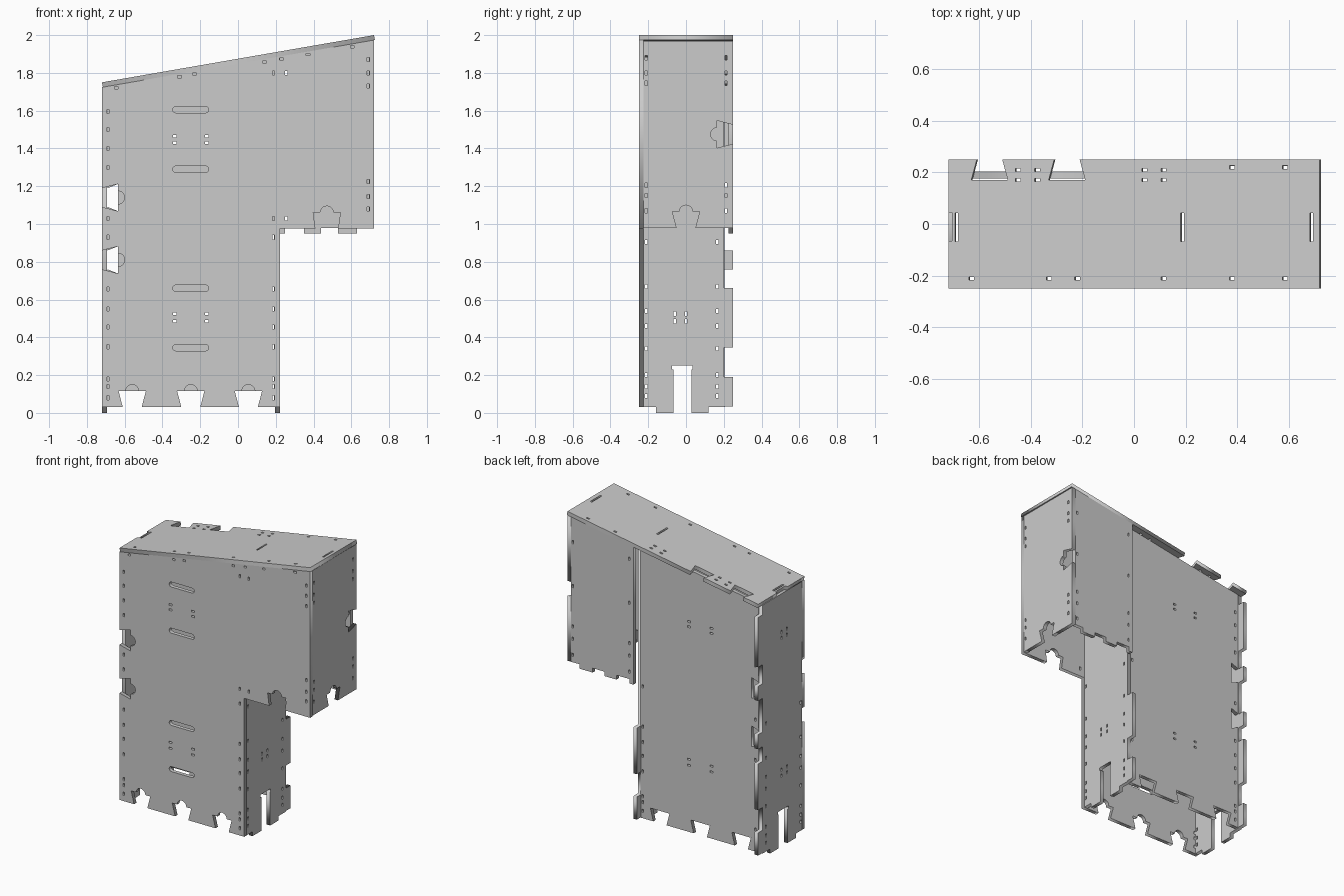
import bpy, math
from mathutils import Matrix, Vector

if "Cube" in bpy.data.objects:
    bpy.data.objects.remove(bpy.data.objects["Cube"])

T = 0.026                      # sheet thickness
SLOPE = math.atan2(0.25, 1.44)

def roof(x):                   # underside height of the sloping top
    return 1.875 + x * 0.25 / 1.44 - T / math.cos(SLOPE)

def panel(name, outline, holes, matrix):
    """Flat sheet cut from an outline with holes, extruded to thickness T."""
    cu = bpy.data.curves.new(name, 'CURVE')
    cu.dimensions, cu.fill_mode, cu.extrude = '2D', 'BOTH', T / 2
    for pts in [outline] + holes:
        s = cu.splines.new('POLY')
        s.points.add(len(pts) - 1)
        for p, q in zip(s.points, pts):
            p.co = (q[0], q[1], 0, 1)
        s.use_cyclic_u = True
    tmp = bpy.data.objects.new(name + "_outline", cu)
    bpy.context.collection.objects.link(tmp)
    dg = bpy.context.evaluated_depsgraph_get()
    me = bpy.data.meshes.new_from_object(tmp.evaluated_get(dg))
    bpy.data.objects.remove(tmp)
    ob = bpy.data.objects.new(name, me)
    ob.matrix_world = matrix
    bpy.context.collection.objects.link(ob)
    return ob

def facing_y(y):               # local x,y -> world x,z
    return Matrix.Translation((0, y, 0)) @ Matrix.Rotation(math.pi / 2, 4, 'X')

def facing_x(x):               # local x,y -> world y,z
    return Matrix(((0, 0, 1, x), (1, 0, 0, 0), (0, 1, 0, 0), (0, 0, 0, 1)))

def rect(x, y, w, h):
    return [(x - w/2, y - h/2), (x + w/2, y - h/2), (x + w/2, y + h/2), (x - w/2, y + h/2)]

def tie(x, y, wide=False):     # small tie hole
    return rect(x, y, .02, .012) if wide else rect(x, y, .012, .022)

def grip(x, y, half, r=.017):  # rounded hand slot
    pts = []
    for side in (1, -1):
        for i in range(7):
            a = -math.pi/2 + math.pi * i / 6
            pts.append((x + side * (half - r + r * math.cos(a)), y + side * r * math.sin(a)))
    return pts

def notch(cx, cy, ex, ey, semi=True, depth=.085, a=.05, b=.072):
    """Dovetail notch at an edge; (ex, ey) is the direction walked along it, inside on the left."""
    e, n, c = Vector((ex, ey)), Vector((-ey, ex)), Vector((cx, cy))
    pts = [c - e*a, c - e*b + n*depth]
    if semi:
        for i in range(9):
            t = math.pi * i / 8
            pts.append(c + n*(depth + .035*math.sin(t)) - e*.035*math.cos(t))
    pts += [c + e*b + n*depth, c + e*a]
    return [tuple(p) for p in pts]

QUADS = [(x, z) for x in (-.335, -.165) for z in (1.465, 1.43, .525, .485)]
EDGE_Z = (.08, .14, .18, .35, .455, .55, .655, .93)

# Front sheet: stepped outline with dovetails
out = [(-.72, .03)]
for x in (-.56, -.25, .055):
    out += notch(x, .03, 1, 0)
out += [(.222, .03), (.222, .975)] + notch(.47, .975, 1, 0, a=.06)
out += [(.72, .975), (.72, roof(.72)), (-.72, roof(-.72))]
for z in (1.14, .81):
    out += notch(-.72, z, 0, -1)
holes = [grip(-.25, z, .095) for z in (1.605, 1.29, .66, .345)]
holes += [tie(x, z, True) for x, z in QUADS]
holes += [tie(.188, z) for z in EDGE_Z + (1.03, 1.8)]
holes += [tie(-.688, z) for z in EDGE_Z + (1.03, 1.3, 1.4, 1.5, 1.595)]
holes += [tie(.255, z) for z in (1.03, 1.8)]
holes += [tie(.69, z) for z in (1.08, 1.145, 1.225, 1.73, 1.8, 1.87)]
holes += [tie(x, roof(x) - .015, True) for x in (-.645, -.31, -.23, .14, .23, .37, .605)]
panel("front_panel", out, holes, facing_y(-.25 + T/2))

# Main back sheet, set in from the rear edge
out = [(-.69, .03)]
for x in (-.56, -.25, .055):
    out += notch(x, .03, 1, 0, semi=False)
out += [(.2, .03), (.2, roof(.2)), (-.69, roof(-.69))]
for z in (1.14, .81):
    out += notch(-.69, z, 0, -1, semi=False, depth=.055)
holes = [tie(x, z, True) for x, z in QUADS]
holes += [tie(.185, z) for z in EDGE_Z]
holes += [tie(-.665, z) for z in EDGE_Z + (1.3, 1.4, 1.5, 1.595)]
panel("back_panel", out, holes, facing_y(.19))

# Rear sheet of the overhanging part
out = [(.222, .95), (.25, .95), (.25, .98), (.35, .98), (.35, .95), (.44, .95), (.44, .98),
       (.53, .98), (.53, .95), (.63, .95), (.63, .98), (.694, .98), (.694, roof(.694)),
       (.222, roof(.222))]
holes = [tie(x, z) for x in (.255, .68) for z in (1.03, 1.14, 1.225, 1.5, 1.8)]
panel("overhang_back", out, holes, facing_y(.25 - T/2))

# Left side and inner divider: feet, cable slot and rear tabs
def side(name, x, tabs, quads):
    top = roof(x)
    o = [(-.224, .03), (-.16, .03), (-.16, 0), (-.065, 0), (-.065, .23), (-.075, .23),
         (-.075, .25), (.035, .25), (.035, .23), (.03, .23), (.03, 0), (.12, 0), (.12, .03),
         (.2, .03)]
    for lo, hi in tabs:
        o += [(.202, lo), (.25, lo), (.25, hi), (.202, hi)]
    o += [(.202, top), (-.224, top)]
    h = [tie(y, z) for y in (-.06, 0) for z in quads]
    h += [tie(y, z) for y in (-.21, .165) for z in (.09, .14, .2, .34, .46, .54, .67, .905)]
    panel(name, o, h, facing_x(x))

low_tabs = [(.035, .19), (.345, .66)]
side("left_panel", -.72 + T/2, low_tabs + [(.76, .86), (1.09, 1.19), (1.32, 1.66)],
     (.525, .485, 1.465, 1.425))
side("inner_divider", .209, low_tabs, (.525, .485))

# Right sheet of the overhang
out = [(-.224, .98), (-.16, .98), (-.16, .95), (-.07, .95), (-.07, .98)][:1]
out += notch(0, .98, 1, 0) + [(.25, .98)]
out += notch(.25, 1.475, 0, 1) + [(.25, roof(.7)), (-.224, roof(.7))]
holes = [tie(y, z) for y in (-.21, .212) for z in (1.07, 1.15, 1.205, 1.745, 1.8, 1.88)]
panel("overhang_side", out, holes, facing_x(.72 - T/2))

# Sloping top sheet
k = 1 / math.cos(SLOPE)
out = [(-.72*k, -.25), (.72*k, -.25), (.72*k, .25)]
for x in (-.26, -.56):
    out += notch(x*k, .25, -1, 0, semi=False, depth=.08)
out += [(-.72*k, .25), (-.72*k, .045), (-.705*k, .045), (-.705*k, -.065), (-.72*k, -.065)]
holes = [tie(x*k, -.212, True) for x in (-.63, -.33, -.22, .115, .38, .585)]
holes += [tie(x*k, .22, True) for x in (.38, .585)]
holes += [tie(x*k, y, True) for x in (-.45, -.375, .04, .115) for y in (.17, .21)]
holes += [rect(x*k, -.012, .012, .11) for x in (-.688, .187, .688)]
M = Matrix.Translation((0, 0, 1.875)) @ Matrix.Rotation(-SLOPE, 4, 'Y') \
    @ Matrix.Translation((0, 0, -T/2))
panel("top_panel", out, holes, M)
